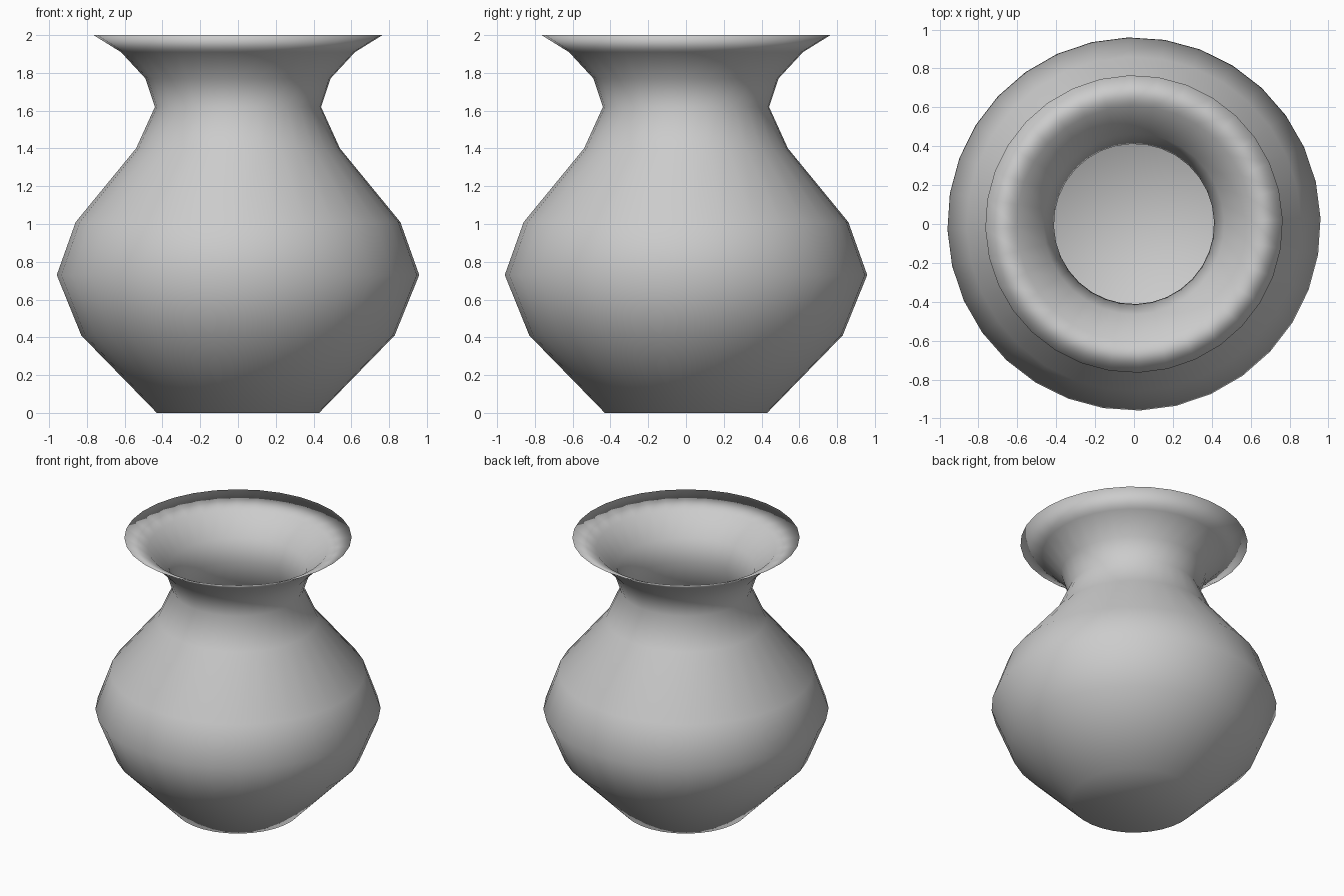
import bpy, bmesh, math

if "Cube" in bpy.data.objects:
    bpy.data.objects.remove(bpy.data.objects["Cube"])

SIDES = 32
TURN = math.radians(1.8)

# Outer wall from base to rim, then inner wall back down to the floor
outer = [(0.43, 0.0), (0.83, 0.41), (0.96, 0.73), (0.86, 1.01), (0.54, 1.40),
         (0.44, 1.62), (0.49, 1.77), (0.62, 1.91), (0.765, 2.0)]
inner = [(0.605, 1.92), (0.465, 1.78), (0.412, 1.62), (0.515, 1.39),
         (0.835, 1.0), (0.935, 0.73), (0.805, 0.42), (0.42, 0.02)]

bm = bmesh.new()
rings = []
for r, z in outer + inner:
    rings.append([bm.verts.new((r * math.cos(TURN + 2 * math.pi * i / SIDES),
                                r * math.sin(TURN + 2 * math.pi * i / SIDES), z))
                  for i in range(SIDES)])

# Side walls
for a, b in zip(rings, rings[1:]):
    for i in range(SIDES):
        j = (i + 1) % SIDES
        bm.faces.new((a[i], a[j], b[j], b[i]))

# Underside and inside floor
bm.faces.new(rings[0][::-1])
bm.faces.new(rings[-1])
bmesh.ops.recalc_face_normals(bm, faces=bm.faces[:])
for f in bm.faces:
    f.smooth = True

mesh = bpy.data.meshes.new("vase")
bm.to_mesh(mesh)
bm.free()
vase = bpy.data.objects.new("vase", mesh)
bpy.context.collection.objects.link(vase)
